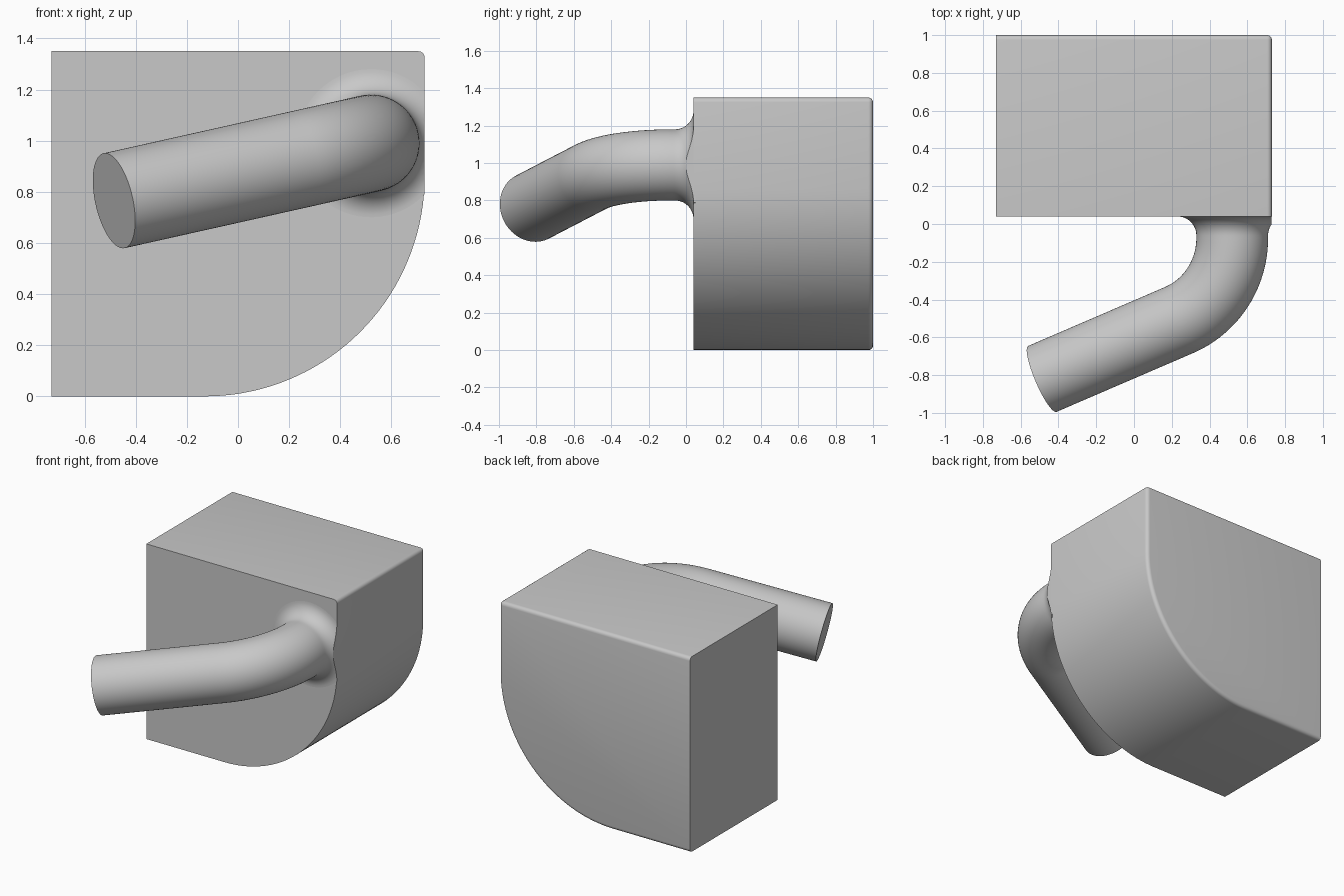
import bpy, bmesh, math
from mathutils import Vector

cube = bpy.data.objects.get("Cube")
if cube:
    bpy.data.objects.remove(cube, do_unlink=True)

grey = bpy.data.materials.new("light_grey")
grey.use_nodes = True
colour = (0.58, 0.58, 0.58, 1)
grey.diffuse_color = colour
grey.node_tree.nodes["Principled BSDF"].inputs["Base Color"].default_value = colour

HALF_W, FRONT, BACK, TOP = 0.73, 0.04, 1.0, 1.35
CORNER_R, EDGE_R = 0.86, 0.025


def finish(bm, name):
    bmesh.ops.recalc_face_normals(bm, faces=bm.faces)
    mesh = bpy.data.meshes.new(name)
    bm.to_mesh(mesh)
    bm.free()
    mesh.materials.append(grey)
    obj = bpy.data.objects.new(name, mesh)
    bpy.context.collection.objects.link(obj)
    bpy.ops.object.select_all(action='DESELECT')
    obj.select_set(True)
    bpy.context.view_layer.objects.active = obj
    bpy.ops.object.shade_smooth_by_angle(angle=math.radians(30))
    return obj


def build_block():
    # Profile with one large rounded lower corner, extruded in depth
    bm = bmesh.new()
    outline = [(-HALF_W, TOP), (-HALF_W, 0)]
    steps = 36
    for i in range(steps + 1):
        a = math.pi / 2 * i / steps
        outline.append((HALF_W - CORNER_R + CORNER_R * math.sin(a),
                        CORNER_R - CORNER_R * math.cos(a)))
    outline.append((HALF_W, TOP))
    face = bm.faces.new([bm.verts.new((x, FRONT, z)) for x, z in outline])
    ext = bmesh.ops.extrude_face_region(bm, geom=[face], use_keep_orig=True)
    moved = [v for v in ext["geom"] if isinstance(v, bmesh.types.BMVert)]
    bmesh.ops.translate(bm, verts=moved, vec=(0, BACK - FRONT, 0))
    bmesh.ops.recalc_face_normals(bm, faces=bm.faces)

    # Small rounding on the back rim and on the upper side edge
    def rounded(edge):
        a, b = (v.co for v in edge.verts)
        mid = (a + b) / 2
        rim = mid.y > BACK - 0.001 and mid.x > -HALF_W + 0.001
        side = mid.x > HALF_W - 0.001 and mid.z > TOP - 0.001
        return rim or side

    bmesh.ops.bevel(bm, geom=[e for e in bm.edges if rounded(e)], offset=EDGE_R,
                    segments=4, profile=0.5, affect='EDGES')
    return finish(bm, "rounded_block")


def build_pipe():
    # Rings are (centre, direction, radius): flare, bend, then straight run
    radius, flare, bend_r = 0.19, 0.10, 0.47
    root = Vector((0.52, 0, 0.99))
    out = Vector((0, -1, 0))
    end = Vector((-0.485, -0.82, 0.765))
    run = Vector((-1, -0.43, -0.225)).normalized()
    side = (run - out * run.dot(out)).normalized()
    turn = out.angle(run)
    bend_start = root + out * 0.075

    rings = [(root - out * (FRONT + 0.01), out, radius + flare)]
    for i in range(13):
        a = math.pi / 2 * (1 - i / 12)
        y = FRONT - flare + flare * math.sin(a)
        rings.append((root - out * y, out, radius + flare * (1 - math.cos(a))))
    for i in range(25):
        a = turn * i / 24
        centre = bend_start + out * bend_r * math.sin(a) + side * bend_r * (1 - math.cos(a))
        rings.append((centre, out * math.cos(a) + side * math.sin(a), radius))
    rings.append((end, run, radius))

    bm = bmesh.new()
    across = out.cross(side)
    sides = 64
    loops = []
    for centre, direction, r in rings:
        up = direction.cross(across)
        loops.append([bm.verts.new(centre + r * (across * math.cos(t) + up * math.sin(t)))
                      for t in (2 * math.pi * k / sides for k in range(sides))])
    for low, high in zip(loops, loops[1:]):
        for k in range(sides):
            n = (k + 1) % sides
            bm.faces.new((low[k], low[n], high[n], high[k]))
    bm.faces.new(loops[0])
    bm.faces.new(loops[-1])

    # Trim the flare flush with the side of the block
    cut = bmesh.ops.bisect_plane(bm, geom=bm.verts[:] + bm.edges[:] + bm.faces[:],
                                 plane_co=(HALF_W - 0.001, 0, 0), plane_no=(1, 0, 0),
                                 clear_outer=True)
    rim = [e for e in cut["geom_cut"] if isinstance(e, bmesh.types.BMEdge)]
    bmesh.ops.holes_fill(bm, edges=rim, sides=0)
    return finish(bm, "bent_pipe")


build_block()
build_pipe()
